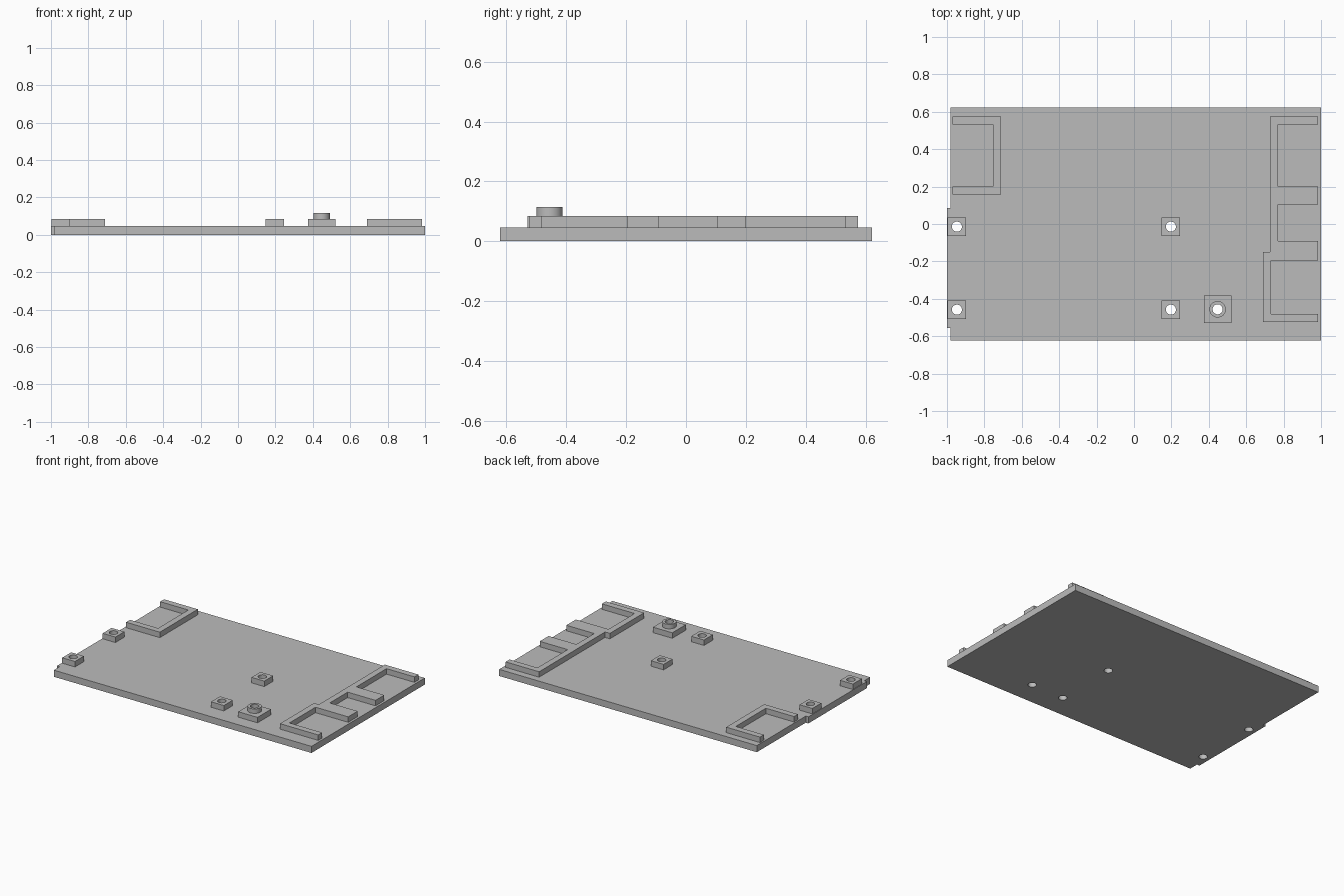
import bpy, bmesh
from mathutils import Matrix

cube = bpy.data.objects.get("Cube")
if cube:
    bpy.data.objects.remove(cube, do_unlink=True)

BASE, TOP, BOSS = 0.046, 0.084, 0.115   # heights of plate, raised parts, boss
HOLE = 0.027

grey = bpy.data.materials.new("grey")
grey.use_nodes = True
grey.diffuse_color = (0.5, 0.5, 0.5, 1)
grey.node_tree.nodes["Principled BSDF"].inputs["Base Color"].default_value = (0.5, 0.5, 0.5, 1)


def finish(name, bm):
    bmesh.ops.recalc_face_normals(bm, faces=bm.faces)
    mesh = bpy.data.meshes.new(name)
    bm.to_mesh(mesh)
    bm.free()
    mesh.materials.append(grey)
    obj = bpy.data.objects.new(name, mesh)
    bpy.context.collection.objects.link(obj)
    return obj


def slab(name, outline, z0, z1):
    """Extrude a flat outline from z0 up to z1."""
    bm = bmesh.new()
    face = bm.faces.new([bm.verts.new((x, y, z0)) for x, y in outline])
    up = bmesh.ops.extrude_face_region(bm, geom=[face], use_keep_orig=True)["geom"]
    moved = [v for v in up if isinstance(v, bmesh.types.BMVert)]
    bmesh.ops.translate(bm, verts=moved, vec=(0, 0, z1 - z0))
    return finish(name, bm)


def pad(name, centre, half):
    x, y = centre
    return slab(name, [(x - half, y - half), (x + half, y - half),
                       (x + half, y + half), (x - half, y + half)], BASE, TOP)


def cylinders(name, centres, radius, z0, z1):
    bm = bmesh.new()
    for x, y in centres:
        bmesh.ops.create_cone(bm, cap_ends=True, segments=32, radius1=radius, radius2=radius,
                              depth=z1 - z0, matrix=Matrix.Translation((x, y, (z0 + z1) / 2)))
    return finish(name, bm)


# Base plate with a shallow tab on its right edge
plate = slab("base_plate", [(-0.98, -0.622), (1, -0.622), (1, 0.622), (-0.98, 0.622),
                            (-0.98, 0.085), (-1, 0.085), (-1, -0.557), (-0.98, -0.557)], 0, BASE)

# Square standoffs and the larger pad with a round boss
spots = {"back_right": (-0.947, -0.014), "front_right": (-0.947, -0.458),
         "back_middle": (0.197, -0.014), "front_middle": (0.197, -0.458)}
drilled = [plate] + [pad(k + "_standoff", c, 0.049) for k, c in spots.items()]
boss_at = (0.447, -0.456)
drilled.append(pad("boss_pad", boss_at, 0.074))
drilled.append(cylinders("round_boss", [boss_at], 0.044, TOP, BOSS))

# U-shaped frame at the back right
slab("right_frame", [(-0.97, 0.157), (-0.711, 0.157), (-0.711, 0.574), (-0.97, 0.574),
                     (-0.97, 0.531), (-0.754, 0.531), (-0.754, 0.2), (-0.97, 0.2)], BASE, TOP)

# Stepped comb frame along the left edge: spine, then arms and gaps from the front
comb = [(0.727, 0.574), (0.727, -0.15), (0.69, -0.15), (0.69, -0.525), (0.984, -0.525)]
for y0, y1, x in ((-0.482, -0.196, 0.733), (-0.092, 0.104, 0.77), (0.2, 0.531, 0.77)):
    comb += [(0.984, y0), (x, y0), (x, y1), (0.984, y1)]
comb.append((0.984, 0.574))
slab("left_frame", comb, BASE, TOP)

# Drill the screw holes through everything
cutter = cylinders("hole_cutter", [*spots.values(), boss_at], HOLE, -0.1, 0.2)
cutter.hide_render = True
for obj in drilled:
    mod = obj.modifiers.new("holes", "BOOLEAN")
    mod.operation, mod.solver, mod.object = "DIFFERENCE", "EXACT", cutter
    bpy.ops.object.select_all(action="DESELECT")
    bpy.context.view_layer.objects.active = obj
    obj.select_set(True)
    bpy.ops.object.modifier_apply(modifier=mod.name)
    bpy.ops.object.shade_smooth_by_angle()
bpy.data.objects.remove(cutter, do_unlink=True)
